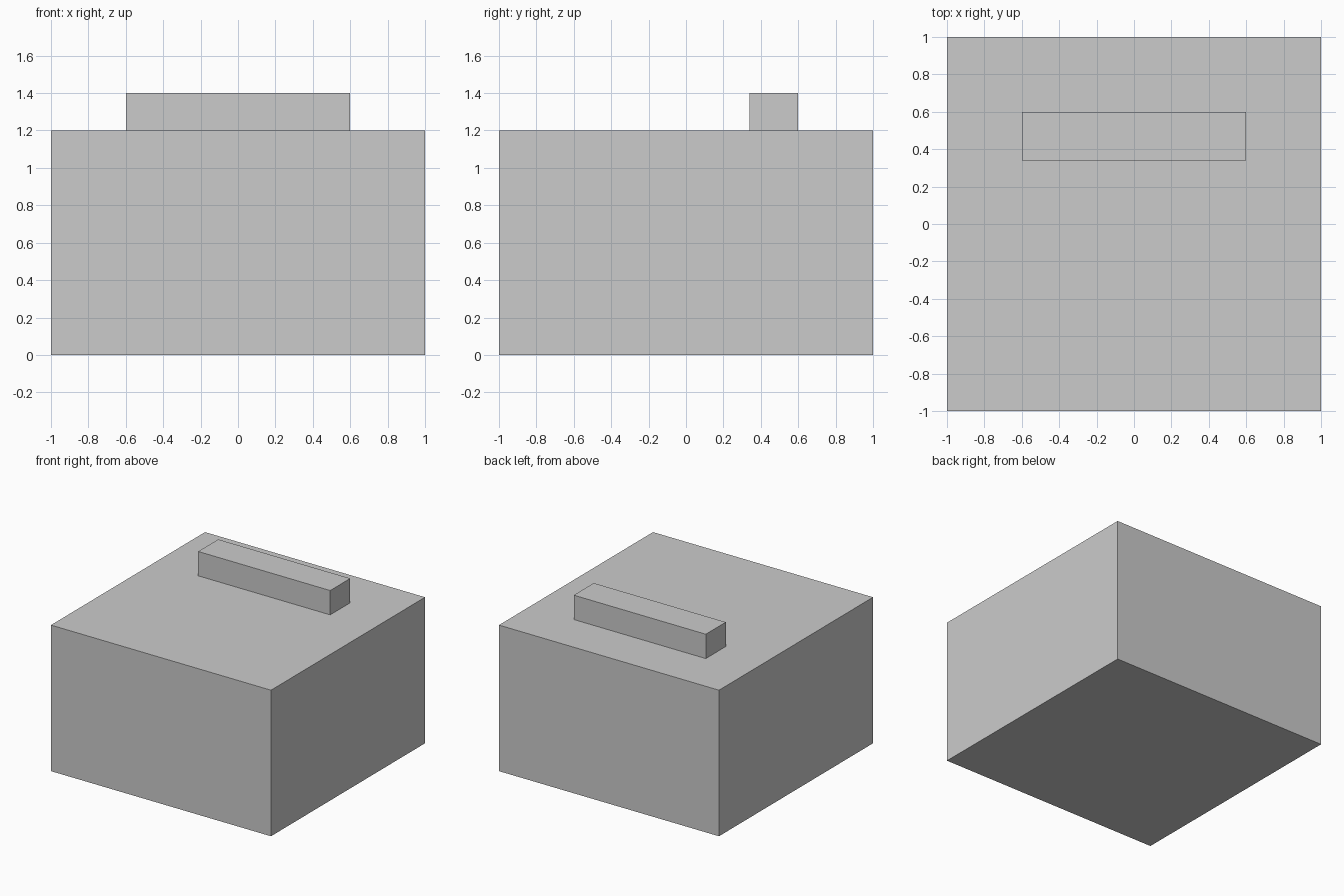
import bpy

if "Cube" in bpy.data.objects:
    bpy.data.objects.remove(bpy.data.objects["Cube"])


def box(name, x, y, z):
    """Add a box spanning the given (min, max) ranges."""
    spans = (x, y, z)
    bpy.ops.mesh.primitive_cube_add(size=1, location=[(a + b) / 2 for a, b in spans])
    obj = bpy.context.object
    obj.name = name
    obj.scale = [b - a for a, b in spans]
    bpy.ops.object.transform_apply(location=False, rotation=False, scale=True)
    return obj


# Main block
box("body", (-1, 1), (-1, 1), (0, 1.2))

# Raised bar on top, towards the back
box("top_bar", (-0.6, 0.6), (0.34, 0.6), (1.2, 1.4))
